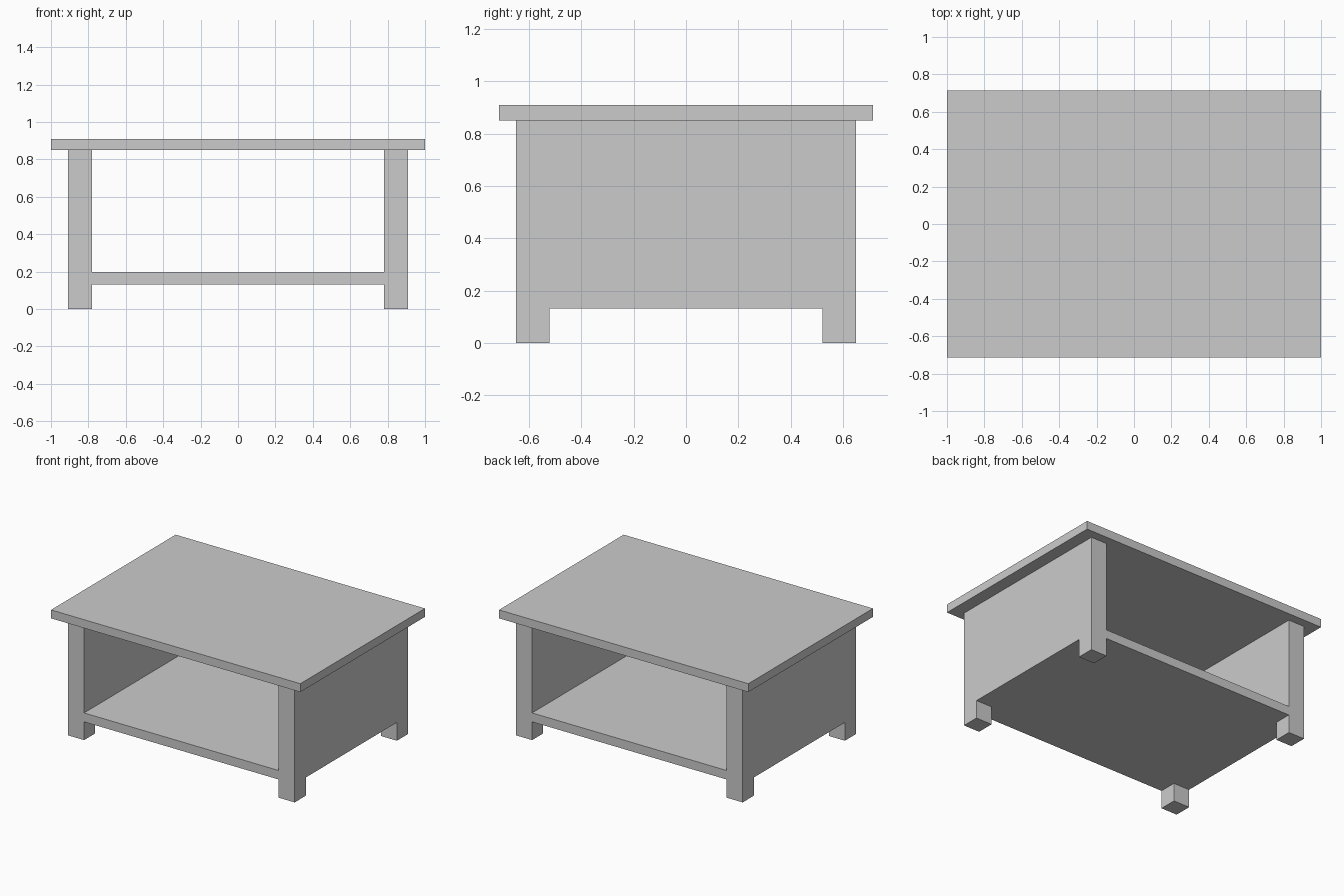
import bpy
import bmesh

if "Cube" in bpy.data.objects:
    bpy.data.objects.remove(bpy.data.objects["Cube"])

HALF_X, HALF_Y = 1.0, 0.714      # table top half sizes
OUT_X, IN_X = 0.909, 0.78        # side outer / inner faces
OUT_Y, IN_Y = 0.649, 0.522       # leg outer / inner faces
SHELF_Z0, SHELF_Z1 = 0.132, 0.197
TOP_Z0, TOP_Z1 = 0.849, 0.91


def make_object(name, bm):
    bmesh.ops.recalc_face_normals(bm, faces=bm.faces)
    mesh = bpy.data.meshes.new(name)
    bm.to_mesh(mesh)
    bm.free()
    obj = bpy.data.objects.new(name, mesh)
    bpy.context.collection.objects.link(obj)
    return obj


def box(name, half_x, half_y, z0, z1):
    bm = bmesh.new()
    bmesh.ops.create_cube(bm, size=1)
    bmesh.ops.scale(bm, vec=(2 * half_x, 2 * half_y, z1 - z0), verts=bm.verts)
    bmesh.ops.translate(bm, vec=(0, 0, (z0 + z1) / 2), verts=bm.verts)
    return make_object(name, bm)


def side(name, sign):
    # Side profile with two feet, extruded inwards
    half = [(IN_Y, SHELF_Z0), (IN_Y, 0), (OUT_Y, 0), (OUT_Y, TOP_Z0)]
    profile = half + [(-y, z) for y, z in reversed(half)]
    bm = bmesh.new()
    face = bm.faces.new([bm.verts.new((sign * OUT_X, y, z)) for y, z in profile])
    ext = bmesh.ops.extrude_face_region(bm, geom=[face], use_keep_orig=True)
    moved = [g for g in ext["geom"] if isinstance(g, bmesh.types.BMVert)]
    bmesh.ops.translate(bm, vec=(sign * (IN_X - OUT_X), 0, 0), verts=moved)
    return make_object(name, bm)


# Table top, overhanging all round
box("table_top", HALF_X, HALF_Y, TOP_Z0, TOP_Z1)

# Lower shelf between the sides, flush with the legs
box("shelf", IN_X, OUT_Y, SHELF_Z0, SHELF_Z1)

# Solid sides with feet
side("left_side", -1)
side("right_side", 1)
